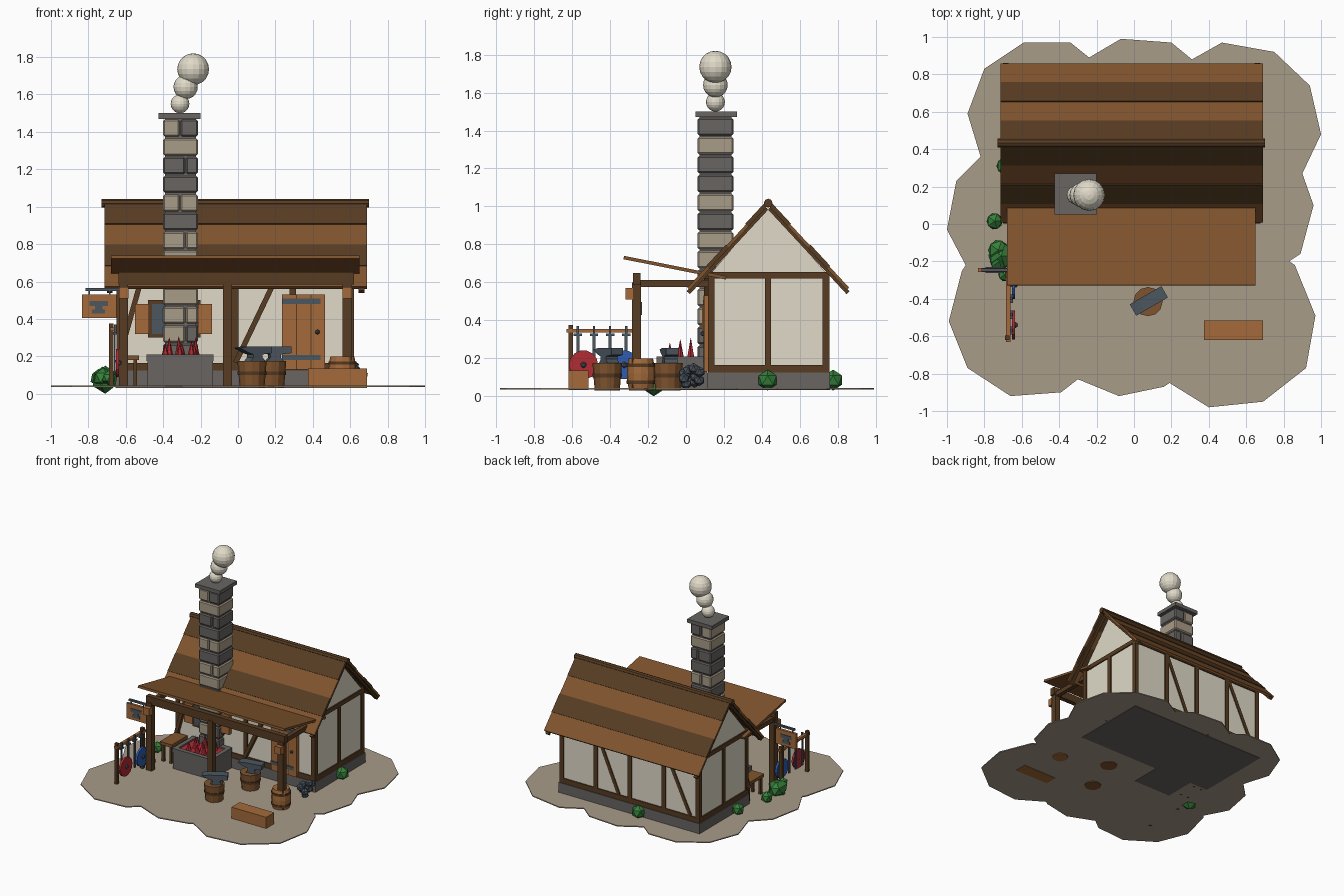
import bpy, bmesh, math, random
from mathutils import Vector, Matrix

random.seed(4)
if "Cube" in bpy.data.objects:
    bpy.data.objects.remove(bpy.data.objects["Cube"])


def material(name, code):
    rgb = [int(code[i:i + 2], 16) / 255 for i in (0, 2, 4)]
    colour = [((c + 0.055) / 1.055) ** 2.4 for c in rgb] + [1]
    mat = bpy.data.materials.new(name)
    mat.use_nodes = True
    mat.diffuse_color = colour
    mat.node_tree.nodes["Principled BSDF"].inputs["Base Color"].default_value = colour
    return mat


tan = material("tan stone", "a99c88")
grey = material("dark grey stone", "686562")
cream = material("cream plaster", "e0dac8")
light_wood = material("light wood", "a46a3a")
mid_wood = material("mid wood", "80542e")
dark_wood = material("dark wood", "573c22")
steel = material("blue grey steel", "4c5660")
red = material("red", "b02c34")
blue = material("blue", "2f5cb0")
green = material("leaf green", "35803a")


def finish(bm, name, mat):
    bmesh.ops.recalc_face_normals(bm, faces=bm.faces)
    mesh = bpy.data.meshes.new(name)
    bm.to_mesh(mesh)
    bm.free()
    obj = bpy.data.objects.new(name, mesh)
    mesh.materials.append(mat)
    bpy.context.collection.objects.link(obj)
    return obj


def box(name, mat, x0, x1, y0, y1, z0, z1, bevel=0):
    bm = bmesh.new()
    lo, hi = Vector((x0, y0, z0)), Vector((x1, y1, z1))
    bmesh.ops.create_cube(bm, size=1, matrix=Matrix.Translation((lo + hi) / 2) @ Matrix.Diagonal((*(hi - lo), 1)))
    if bevel:
        bmesh.ops.bevel(bm, geom=bm.edges[:], offset=bevel, segments=1, affect='EDGES')
    return finish(bm, name, mat)


def prism(name, mat, points, axis, start, end):
    """Extrude a flat outline along one axis."""
    place = {'X': lambda u, v, t: (t, u, v), 'Y': lambda u, v, t: (u, t, v), 'Z': lambda u, v, t: (u, v, t)}[axis]
    bm = bmesh.new()
    a, b = [[bm.verts.new(place(u, v, t)) for u, v in points] for t in (start, end)]
    bm.faces.new(a)
    bm.faces.new(b)
    for i in range(len(a)):
        j = (i + 1) % len(a)
        bm.faces.new((a[i], a[j], b[j], b[i]))
    return finish(bm, name, mat)


def strip(name, mat, p, q, thick, axis, start, end):
    """Board between two points of a plane, thickened upward."""
    p, q = Vector(p), Vector(q)
    d = (q - p).normalized() * thick
    n = Vector((-d.y, d.x)) if d.x > 0 else Vector((d.y, -d.x))
    return prism(name, mat, [p, q, q + n, p + n], axis, start, end)


def lathe(name, mat, x, y, rings, sides=12):
    """Stack of (radius, height) rings."""
    bm = bmesh.new()
    loops = [[bm.verts.new((x + r * math.cos(math.tau * i / sides), y + r * math.sin(math.tau * i / sides), z))
              for i in range(sides)] for r, z in rings]
    for a, b in zip(loops, loops[1:]):
        for i in range(sides):
            j = (i + 1) % sides
            bm.faces.new((a[i], a[j], b[j], b[i]))
    bm.faces.new(loops[0])
    bm.faces.new(loops[-1])
    return finish(bm, name, mat)


def blob(name, mat, x, y, z, r, detail=1):
    bm = bmesh.new()
    bmesh.ops.create_icosphere(bm, subdivisions=detail, radius=r, matrix=Matrix.Translation((x, y, z)))
    return finish(bm, name, mat)


# Ground
outline = [(-.8, .83), (-.59, .97), (-.34, .97), (-.24, .89), (-.07, .99), (.2, .97), (.31, .88), (.47, .97),
           (.75, .92), (.94, .74), (1, .48), (.9, .27), (.96, .1), (.89, -.16), (.83, -.2), (.86, -.22),
           (.97, -.49), (.92, -.77), (.69, -.95), (.4, -.98), (.19, -.85), (.16, -.87), (-.08, -.92),
           (-.3, -.83), (-.39, -.9), (-.66, -.92), (-.89, -.77), (-.99, -.52), (-.92, -.25), (-.9, -.22),
           (-1, -.03), (-.95, .23), (-.82, .36), (-.89, .59)]
prism("ground", tan, outline, 'Z', .035, .043)

# House body
L, R, F, B, RIDGE = -.65, .62, .115, .755, .433
box("foundation", grey, L - .005, R + .005, F - .005, B + .005, .032, .125)
box("walls", cream, L + .01, R - .01, F + .01, B - .01, .12, .65)
prism("gables", cream, [(F + .01, .64), (B - .01, .64), (RIDGE, 1)], 'X', L + .01, R - .01)

# Timber frame
for low, high in ((.125, .165), (.62, .655)):
    for y in (F, B - .035):
        box("long_plate", dark_wood, L, R, y, y + .035, low, high)
    for x in (L, R - .035):
        box("end_plate", dark_wood, x, x + .035, F, B, low, high)
for i in range(5):
    x = L + (R - L - .035) * i / 4
    for y in (F, B - .035):
        box("wall_post", dark_wood, x, x + .035, y, y + .035, .125, .65)
for x in (L, R - .035):
    box("end_post", dark_wood, x, x + .035, RIDGE - .016, RIDGE + .016, .125, .65)
for x, reach, y in ((.3, -.2, B), (-.33, -.22, B), (.22, -.22, F), (-.5, -.13, F)):
    strip("wall_brace", dark_wood, (x + (reach if y == B else 0), .16 if y == B else .62),
          (x if y == B else x + reach, .62 if y == B else .16), .028, 'Y', y - .02, y + (-.002 if y == B else .02))

# Roof boards, alternating in colour
top, eave = Vector((RIDGE, 1.005)), Vector((.02, .56))
for side in (1, -1):
    for i in range(4):
        ends = [top.lerp(eave, t) for t in (i / 4, (i + 1) / 4)]
        ends = [(RIDGE + side * (p.x - RIDGE), p.y) for p in ends]
        strip("roof_board", mid_wood if i % 2 else dark_wood, *ends, .018 if i % 2 else .023, 'X', -.715, .69)
    for x in (-.7, .645):
        ends = [(RIDGE + side * (p.x - RIDGE), p.y - .022) for p in (top, eave)]
        strip("gable_rafter", dark_wood, *ends, .022, 'X', x, x + .03)
prism("ridge_pole", dark_wood, [(RIDGE + .023 * math.cos(a * math.pi / 4), 1.018 + .023 * math.sin(a * math.pi / 4))
                                for a in range(8)], 'X', -.73, .7)

# Porch
strip("porch_roof", mid_wood, (-.33, .722), (.21, .615), .018, 'X', -.68, .65)
box("porch_beam", dark_wood, -.64, .62, -.28, -.24, .585, .65)
for x in (-.635, -.08, .56):
    box("porch_post", dark_wood, x, x + .048, -.284, -.238, .04, .6)
for x in (-.635, .56):
    box("post_bracket", light_wood, x - .002, x + .05, -.32, -.28, .51, .57)
    box("side_beam", dark_wood, x + .005, x + .04, -.27, F, .575, .612)

# Door with hinges and knob
box("door", light_wood, .235, .465, .095, .13, .13, .53)
for x in (.31, .387):
    box("door_gap", dark_wood, x, x + .005, .093, .1, .13, .53)
for z in (.18, .48):
    box("hinge", steel, .235, .44, .089, .1, z, z + .028)
blob("door_knob", steel, .425, .088, .33, .014)

# Window with shutters
box("window_frame", dark_wood, -.48, -.2, .095, .13, .3, .5)
box("window_pane", steel, -.46, -.22, .09, .1, .32, .48)
for x in (-.55, -.215):
    box("shutter", light_wood, x, x + .075, .085, .115, .32, .48)

# Forge with fire
box("forge", grey, -.485, -.135, -.15, .11, .032, .19)
for x0, x1, y0, y1 in ((-.49, -.13, -.155, -.12), (-.49, -.13, .07, .11), (-.49, -.455, -.155, .11), (-.165, -.13, -.155, .11)):
    box("forge_rim", grey, x0, x1, y0, y1, .175, .21)
box("ember_bed", red, -.455, -.165, -.12, .07, .19, .198)
for i in range(9):
    x, y = -.38 + .072 * (i % 3), -.085 + .055 * (i // 3)
    lathe("flame", red, x + random.uniform(-.015, .015), y, [(.024, .19), (.001, random.uniform(.26, .31))], 6)

# Chimney of paired and single blocks, from the top down
box("chimney_core", grey, -.39, -.225, .07, .24, .19, 1.47)
for k, course in enumerate(("LD", "L", "DD", "D", "LL", "D", "LL", "L", "DD", "L", "LL", "LD", "D")):
    z = 1.42 - .1 * k
    split = -.28 if k % 4 else -.31
    spans = [(-.4, -.215)] if len(course) == 1 else [(-.4, split - .003), (split + .003, -.215)]
    for tone, (x0, x1) in zip(course, spans):
        box("chimney_block", tan if tone == "L" else grey, x0, x1, .06, .25, z - .045, z + .045, .008)
box("chimney_cap", grey, -.425, -.2, .05, .27, 1.47, 1.5)

# Smoke
for x, z, r in ((-.31, 1.55, .05), (-.28, 1.64, .065), (-.24, 1.735, .085)):
    lathe("smoke_puff", cream, x, .155, [(max(r * math.sin(math.pi * i / 10), .001), z - r * math.cos(math.pi * i / 10))
                                        for i in range(11)], 16)

# Anvils on stumps
profile = [(-.045, 0), (.045, 0), (.028, .02), (.028, .035), (.085, .042), (.085, .078), (-.06, .078),
           (-.11, .07), (-.06, .045), (-.028, .035), (-.028, .02)]
for x, y, turn in ((.075, -.415, 30), (.18, -.095, 10)):
    lathe("stump", mid_wood, x, y, [(.066, .03), (.072, .1), (.078, .175)])
    lathe("stump_hoop", dark_wood, x, y, [(.076, .1), (.078, .12)])
    anvil = prism("anvil", steel, profile, 'Y', -.035, .035)
    anvil.location = (x + .015, y + .01, .175)
    anvil.rotation_euler.z = math.radians(turn)

# Barrel, crate, coal heap
lathe("barrel", light_wood, .558, -.238, [(.062, .03), (.072, .08), (.074, .12), (.072, .16), (.064, .2)])
for z in (.065, .155):
    lathe("barrel_hoop", dark_wood, .558, -.238, [(.074, z), (.075, z + .018)])
box("trough", light_wood, .375, .69, -.62, -.515, .032, .135)
for i in range(10):
    blob("coal", steel, .58 + random.uniform(-.06, .05), .035 + random.uniform(-.055, .05), .065 + .009 * i, .03)

# Work bench
box("bench_top", mid_wood, -.64, -.53, -.1, .1, .18, .205)
for x in (-.63, -.56):
    for y in (-.09, .07):
        box("bench_leg", dark_wood, x, x + .02, y, y + .02, .035, .18)

# Weapon rack with swords and shields
for y in (-.62, -.285):
    box("rack_post", dark_wood, -.69, -.665, y, y + .025, .035, .375)
box("rack_rail", light_wood, -.685, -.66, -.63, -.25, .335, .355)
for y in (-.57, -.485, -.4, -.315):
    box("sword_blade", steel, -.662, -.654, y - .008, y + .008, .1, .33)
    box("sword_guard", steel, -.668, -.648, y - .022, y + .022, .318, .33)
    box("sword_grip", steel, -.664, -.65, y - .006, y + .006, .33, .37)
for y, mat in ((-.54, red), (-.325, blue)):
    prism("shield", mat, [(y + .077 * math.cos(math.tau * i / 14), .165 + .077 * math.sin(math.tau * i / 14))
                          for i in range(14)], 'X', -.652, -.635)
    blob("shield_boss", steel, -.637, y, .165, .018)

# Hanging sign with an anvil emblem
box("sign_arm", steel, -.815, -.63, -.255, -.238, .55, .565)
box("sign_board", light_wood, -.835, -.65, -.257, -.236, .405, .53)
for x in (-.8, -.69):
    box("sign_chain", steel, x, x + .008, -.25, -.243, .52, .555)
for y in (-.262, -.237):
    for half, low, high in ((.05, .47, .497), (.02, .45, .47), (.035, .428, .45)):
        box("sign_emblem", steel, -.745 - half, -.745 + half, y, y + .006, low, high)

# Bushes
for x, y, r in ((-.745, .015, .048), (-.725, -.14, .06), (-.72, -.2, .055), (-.69, -.27, .04), (-.71, -.17, .075),
                (-.69, .31, .05), (.645, .43, .055), (-.11, .775, .055)):
    blob("bush", green, x, y, .075 if r > .07 else .085, r)
